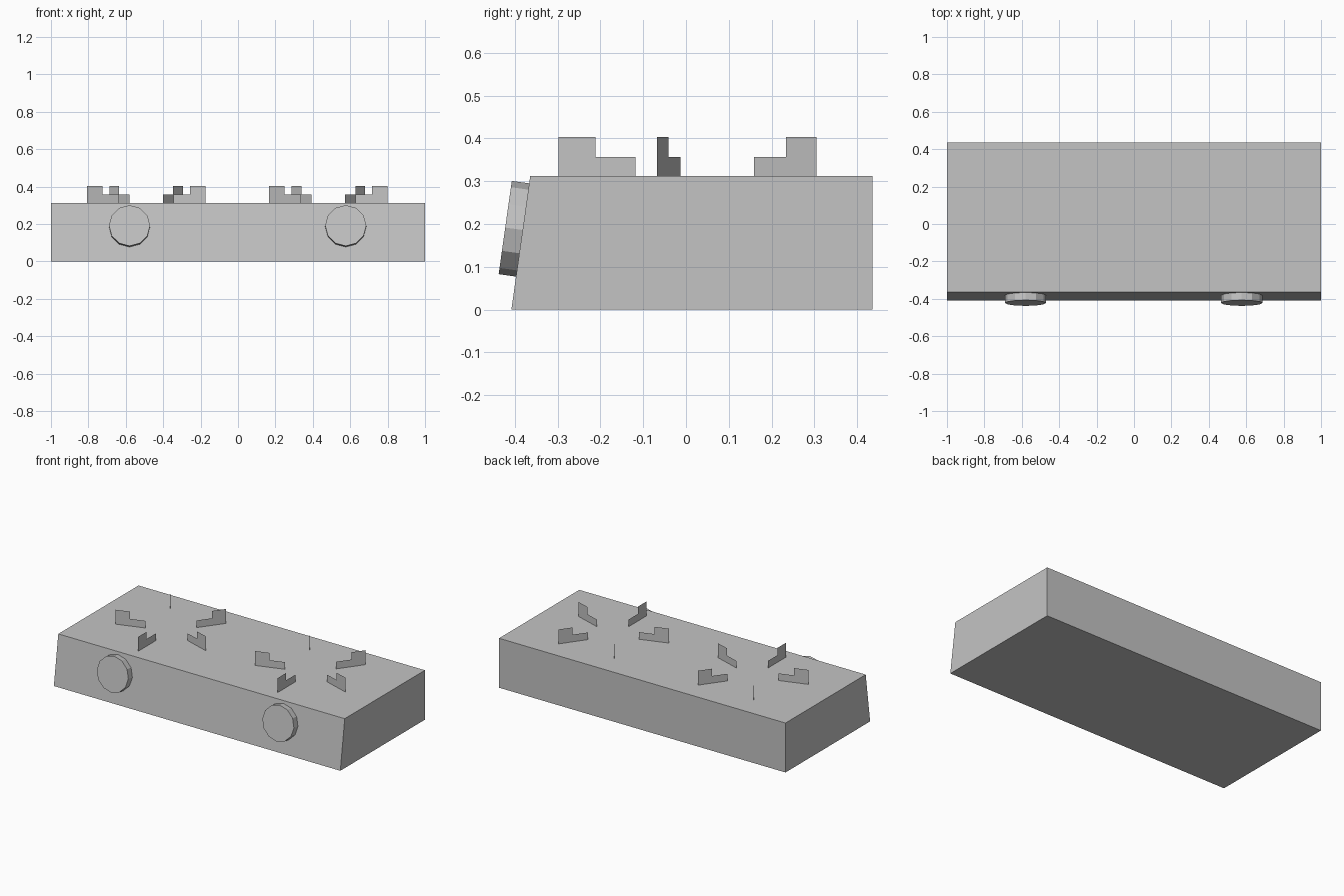
import bpy, bmesh, math
from mathutils import Matrix, Vector

if "Cube" in bpy.data.objects:
    bpy.data.objects.remove(bpy.data.objects["Cube"])

grey = bpy.data.materials.new("plain grey")
grey.diffuse_color = (0.55, 0.55, 0.55, 1)
grey.use_nodes = True
grey.node_tree.nodes["Principled BSDF"].inputs["Base Color"].default_value = grey.diffuse_color


def finish(name, bm):
    me = bpy.data.meshes.new(name)
    bm.to_mesh(me)
    bm.free()
    me.materials.append(grey)
    ob = bpy.data.objects.new(name, me)
    bpy.context.collection.objects.link(ob)
    return ob


FRONT, BACK, TOP = -0.408, 0.436, 0.312
TOP_FRONT = -0.364
SLOPE = math.atan2(TOP_FRONT - FRONT, TOP)

# Body: side profile with a leaning front, extruded across x
bm = bmesh.new()
profile = [(FRONT, 0), (BACK, 0), (BACK, TOP), (TOP_FRONT, TOP)]
face = bm.faces.new([bm.verts.new((-1, y, z)) for y, z in profile])
ext = bmesh.ops.extrude_face_region(bm, geom=[face])
bmesh.ops.translate(bm, vec=(2, 0, 0),
                    verts=[v for v in ext["geom"] if isinstance(v, bmesh.types.BMVert)])
bmesh.ops.recalc_face_normals(bm, faces=bm.faces)
finish("stove_body", bm)

# Knobs: twelve-sided discs standing square to the leaning front
KNOB_Z, KNOB_DEPTH = 0.186, 0.041
normal = Vector((0, -math.cos(SLOPE), math.sin(SLOPE)))
for side, x in (("left", -0.58), ("right", 0.576)):
    base = Vector((x, FRONT + KNOB_Z * math.tan(SLOPE), KNOB_Z))
    mat = (Matrix.Translation(base + normal * KNOB_DEPTH / 2)
           @ Matrix.Rotation(math.pi / 2 - SLOPE, 4, "X"))
    bm = bmesh.new()
    bmesh.ops.create_cone(bm, cap_ends=True, segments=12, radius1=0.11,
                          radius2=0.11, depth=KNOB_DEPTH, matrix=mat)
    finish(side + "_knob", bm)

# Pan supports: five paper-thin stepped plates around each burner centre
step = [(0.153, TOP), (0.333, TOP), (0.333, 0.403),
        (0.246, 0.403), (0.246, 0.357), (0.153, 0.357)]
for side, cx in (("left", -0.491), ("right", 0.483)):
    bm = bmesh.new()
    for i in range(5):
        a = math.radians(-90 + 72 * i)
        bm.faces.new([bm.verts.new((cx + r * math.cos(a), 0.035 + r * math.sin(a), z))
                      for r, z in step])
    finish(side + "_pan_supports", bm)
